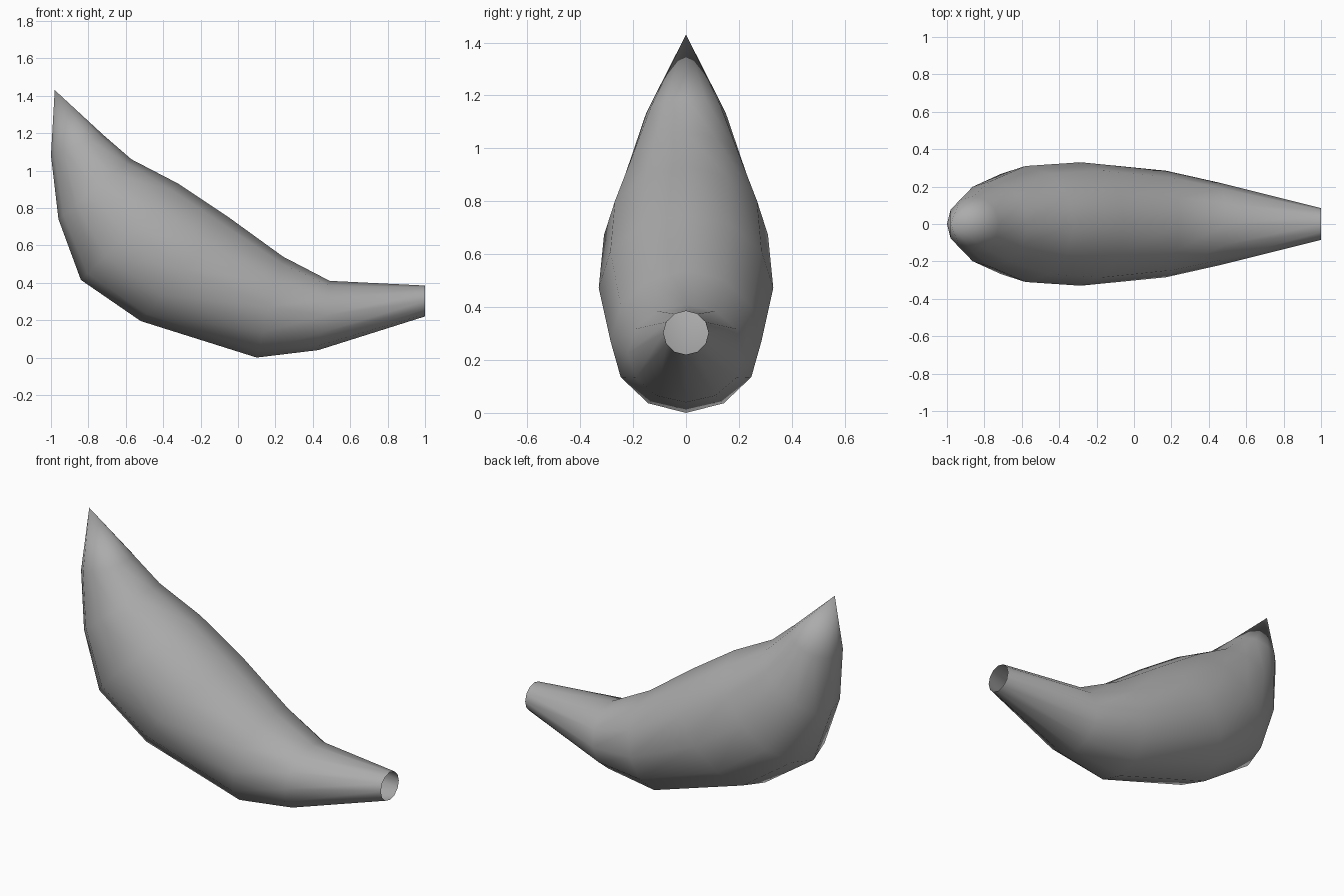
import bpy, bmesh, math
from mathutils import Vector

if "Cube" in bpy.data.objects:
    bpy.data.objects.remove(bpy.data.objects["Cube"])

SIDES = 12
TIP = (-0.98, 0, 1.43)
# each ring: top x, top z, bottom x, bottom z, half width
RINGS = [
    (-0.72, 1.19, -1.00, 1.08, 0.15),
    (-0.57, 1.06, -0.96, 0.74, 0.23),
    (-0.32, 0.93, -0.84, 0.415, 0.31),
    (-0.05, 0.75, -0.52, 0.195, 0.33),
    (0.24, 0.54, 0.10, 0.0, 0.285),
    (0.49, 0.41, 0.43, 0.04, 0.22),
    (1.00, 0.385, 1.00, 0.22, 0.085),
]

bm = bmesh.new()


def add_ring(tx, tz, bx, bz, width):
    top, bottom = Vector((tx, 0, tz)), Vector((bx, 0, bz))
    mid, up = (top + bottom) / 2, (top - bottom) / 2
    angles = [2 * math.pi * i / SIDES for i in range(SIDES)]
    return [bm.verts.new(mid + up * math.cos(a) + Vector((0, width * math.sin(a), 0)))
            for a in angles]


# curved body lofted through the rings, open at the narrow neck
loops = [add_ring(*r) for r in RINGS]
for a, b in zip(loops, loops[1:]):
    for i in range(SIDES):
        j = (i + 1) % SIDES
        bm.faces.new((a[i], a[j], b[j], b[i]))

# pointed tip
tip = bm.verts.new(TIP)
for i in range(SIDES):
    bm.faces.new((tip, loops[0][(i + 1) % SIDES], loops[0][i]))

bmesh.ops.recalc_face_normals(bm, faces=bm.faces)
for f in bm.faces:
    f.smooth = True

mesh = bpy.data.meshes.new("curved_horn_body")
bm.to_mesh(mesh)
bm.free()

# dark grey surface
grey = bpy.data.materials.new("dark_grey")
grey.diffuse_color = (0.41, 0.41, 0.41, 1)
grey.use_nodes = True
grey.node_tree.nodes["Principled BSDF"].inputs["Base Color"].default_value = grey.diffuse_color
mesh.materials.append(grey)
bpy.context.collection.objects.link(bpy.data.objects.new("curved_horn_body", mesh))
